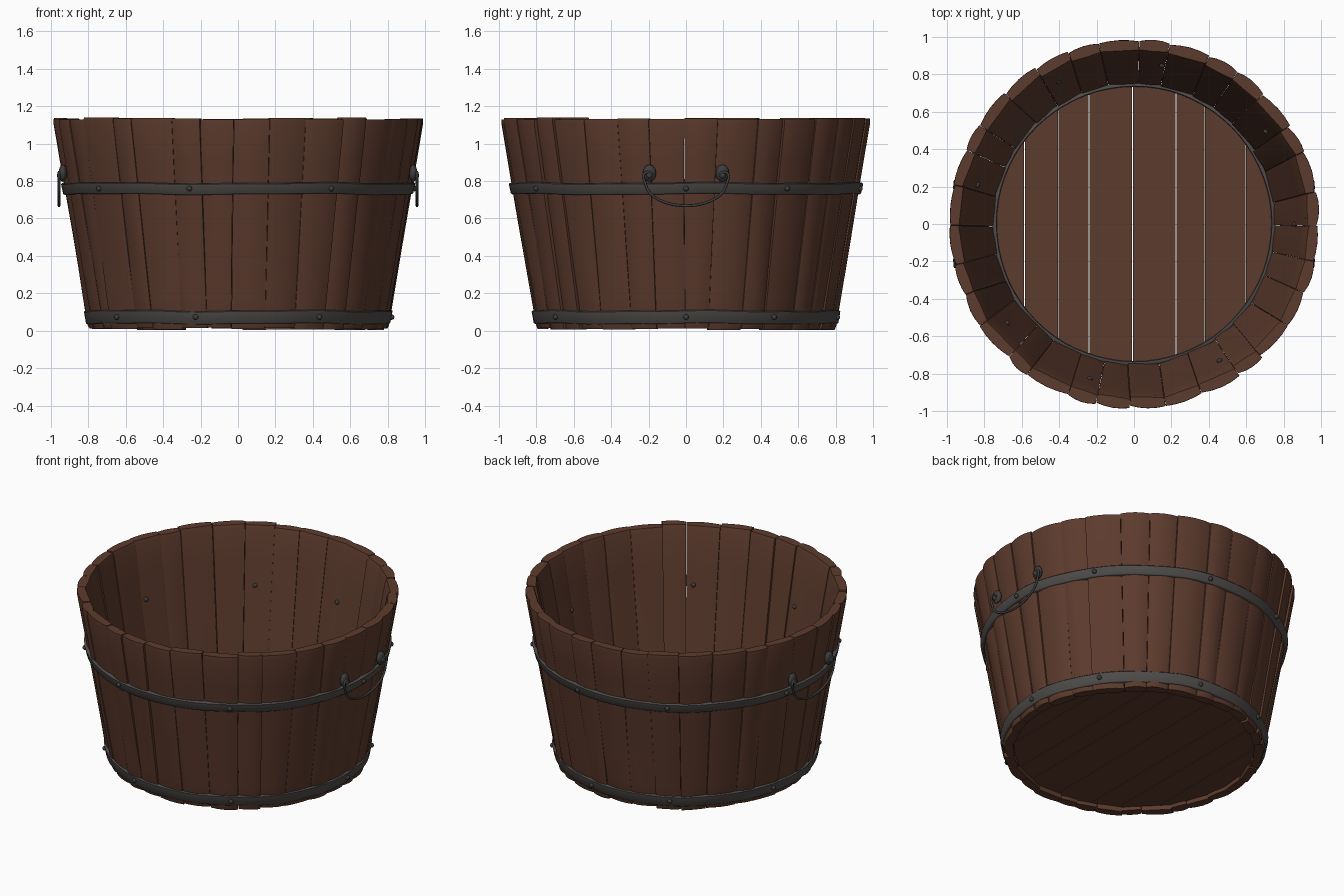
import bpy, bmesh, math, random
from mathutils import Vector, Matrix

if "Cube" in bpy.data.objects:
    bpy.data.objects.remove(bpy.data.objects["Cube"])

random.seed(7)
H = 1.135


def material(name, rgb):
    m = bpy.data.materials.new(name)
    m.diffuse_color = (*rgb, 1)
    m.use_nodes = True
    m.node_tree.nodes["Principled BSDF"].inputs["Base Color"].default_value = m.diffuse_color
    return m


WOOD = material("brown wood", (0.108, 0.043, 0.026))
IRON = material("grey iron", (0.078, 0.073, 0.069))
DARK = material("dark iron", (0.048, 0.046, 0.045))


def finish(name, bm, mat, angle=40):
    bmesh.ops.recalc_face_normals(bm, faces=bm.faces)
    me = bpy.data.meshes.new(name)
    bm.to_mesh(me)
    bm.free()
    ob = bpy.data.objects.new(name, me)
    bpy.context.collection.objects.link(ob)
    me.materials.append(mat)
    bpy.ops.object.select_all(action='DESELECT')
    ob.select_set(True)
    bpy.context.view_layer.objects.active = ob
    bpy.ops.object.shade_smooth_by_angle(angle=math.radians(angle))
    return ob


def loft(bm, rings, cap=True, close=False):
    """Skin a list of closed point loops."""
    vs = [[bm.verts.new(p) for p in r] for r in rings]
    n = len(vs[0])
    for a, b in zip(vs, vs[1:] + (vs[:1] if close else [])):
        for i in range(n):
            j = (i + 1) % n
            bm.faces.new((a[i], a[j], b[j], b[i]))
    if cap and not close:
        bm.faces.new(vs[0])
        bm.faces.new(vs[-1])


def polar(r, a, z):
    return (r * math.cos(a), r * math.sin(a), z)


def wall(z):
    """Outer radius of the tub at a height."""
    return 0.795 + 0.193 * z / H


# Staves: tapered, slightly bowed boards with uneven joints
COUNT = 32
step = 2 * math.pi / COUNT
top_joint = [(i + random.uniform(-0.16, 0.16)) * step for i in range(COUNT)]
low_joint = [t + random.uniform(-0.13, 0.13) * step for t in top_joint]
bm = bmesh.new()
for i in range(COUNT):
    k = (i + 1) % COUNT
    wrap = 2 * math.pi if k == 0 else 0
    z0, z1 = random.uniform(0.004, 0.018), H - random.uniform(-0.004, 0.008)
    tilt = random.uniform(-0.009, 0.009)
    crown = random.uniform(0.006, 0.014)
    dent = random.uniform(-0.006, 0.004)
    phase = random.uniform(0, 6)
    rings = []
    for s in (0, 0.02, 0.15, 0.3, 0.45, 0.6, 0.8, 0.98, 1):
        z = z0 + (z1 - z0) * s
        a0 = low_joint[i] + (top_joint[i] - low_joint[i]) * s
        a1 = low_joint[k] + (top_joint[k] - low_joint[k]) * s + wrap
        inset = 0.005 if s in (0, 1) else 0
        ring = []
        for u in (0.006, 0.07, 0.25, 0.5, 0.75, 0.93, 0.994):
            c = 1 - (2 * u - 1) ** 2
            r = wall(z) + crown * c - 0.004 + tilt * (2 * u - 1) - inset
            r += dent * (1 - s) * math.sin(phase + 5 * s + 4 * u)
            ring.append(polar(r, a0 + (a1 - a0) * u, z))
        for u in (0.994, 0.9, 0.5, 0.1, 0.006):
            c = 1 - (2 * u - 1) ** 2
            r = wall(z) - 0.058 - 0.006 * c + tilt * (2 * u - 1) + inset
            ring.append(polar(r, a0 + (a1 - a0) * u, z))
        rings.append(ring)
    loft(bm, rings)
finish("staves", bm, WOOD, 45)

# Floor: parallel planks cut to a disc
R = 0.75
edges = [-0.745, -0.585, -0.405, -0.24, -0.008, 0.225, 0.378, 0.597, 0.745]
bm = bmesh.new()
for a, b in zip(edges, edges[1:]):
    xs = [a + 0.002 + (b - a - 0.004) * t / 8 for t in range(9)]
    ys = [math.sqrt(R * R - x * x) for x in xs]
    outline = list(zip(xs, ys)) + [(x, -y) for x, y in reversed(list(zip(xs, ys)))]
    loft(bm, [[(x, y, z) for x, y in outline] for z in (0.04, 0.085)])
finish("floor_planks", bm, WOOD, 30)


# Hoops: slightly uneven iron bands
def hoop(name, z0, z1, r0, r1, depth, seg=72, wobble=0.003):
    bm = bmesh.new()
    e = 0.005
    rings = []
    for i in range(seg):
        a = 2 * math.pi * i / seg
        w = wobble * math.sin(5 * a + 1) + wobble * 0.6 * math.sin(11 * a)
        sec = [(r0 - depth, z0), (r0 - e, z0), (r0, z0 + e),
               (r1, z1 - e), (r1 - e, z1), (r1 - depth, z1)]
        rings.append([polar(r + w * 0.5, a, z + w) for r, z in sec])
    loft(bm, rings, close=True)
    return finish(name, bm, IRON, 50)


hoop("upper_hoop", 0.73, 0.79, 0.936, 0.947, 0.035)
hoop("lower_hoop", 0.038, 0.108, 0.814, 0.825, 0.035)
hoop("inner_floor_ring", 0.07, 0.105, 0.752, 0.757, 0.02, wobble=0.002)


# Nails: domed heads on the hoops, and their ends inside the tub
def dome(bm, centre, out, size, depth):
    rot = Vector(out).to_track_quat('Z', 'Y').to_matrix().to_4x4()
    m = Matrix.Translation(centre) @ rot @ Matrix.Diagonal((*size, depth, 1))
    bmesh.ops.create_uvsphere(bm, u_segments=12, v_segments=8, radius=1, matrix=m)


bm = bmesh.new()
for deg in (0, 35, 80, 118, 166, 218, 254, 302):
    a = math.radians(deg)
    out = polar(1, a, 0)
    for r, z in ((0.944, 0.76), (0.822, 0.073), (0.862, 0.76)):
        dome(bm, polar(r, a, z), out, (0.015, 0.015), 0.014)
finish("nails", bm, DARK, 60)


# Handles: hanging bail between two mushroom studs, on both sides
def tube(bm, pts, rad, seg=8):
    rings = []
    for i, p in enumerate(pts):
        d = pts[min(i + 1, len(pts) - 1)] - pts[max(i - 1, 0)]
        side = Vector((1, 0, 0))
        up = d.cross(side).normalized()
        rings.append([p + rad * (side * math.cos(t) + up * math.sin(t))
                      for t in (2 * math.pi * j / seg for j in range(seg))])
    loft(bm, rings)


for name, sx in (("right", 1), ("left", -1)):
    bm = bmesh.new()
    for y in (-0.195, 0.195):
        dome(bm, (sx * 0.937, y, 0.842), (sx, 0, 0), (0.036, 0.046), 0.022)
        dome(bm, (sx * 0.95, y, 0.83), (sx, 0, 0), (0.018, 0.018), 0.018)
    finish(name + "_handle_studs", bm, DARK, 60)
    bm = bmesh.new()
    pts = []
    # curled end, long sagging arc, curled end
    for i in range(9):
        t = math.radians(20 + 200 * i / 8)
        pts.append((-0.203 + 0.026 * math.cos(t), 0.822 + 0.026 * math.sin(t)))
    for i in range(1, 24):
        t = math.pi + math.pi * i / 24
        pts.append((0.215 * math.cos(t), 0.79 + 0.122 * math.sin(t)))
    pts += [(-y, z) for y, z in reversed(pts[:9])]
    tube(bm, [Vector((sx * 0.957, y, z)) for y, z in pts], 0.0075)
    finish(name + "_handle", bm, DARK, 60)
